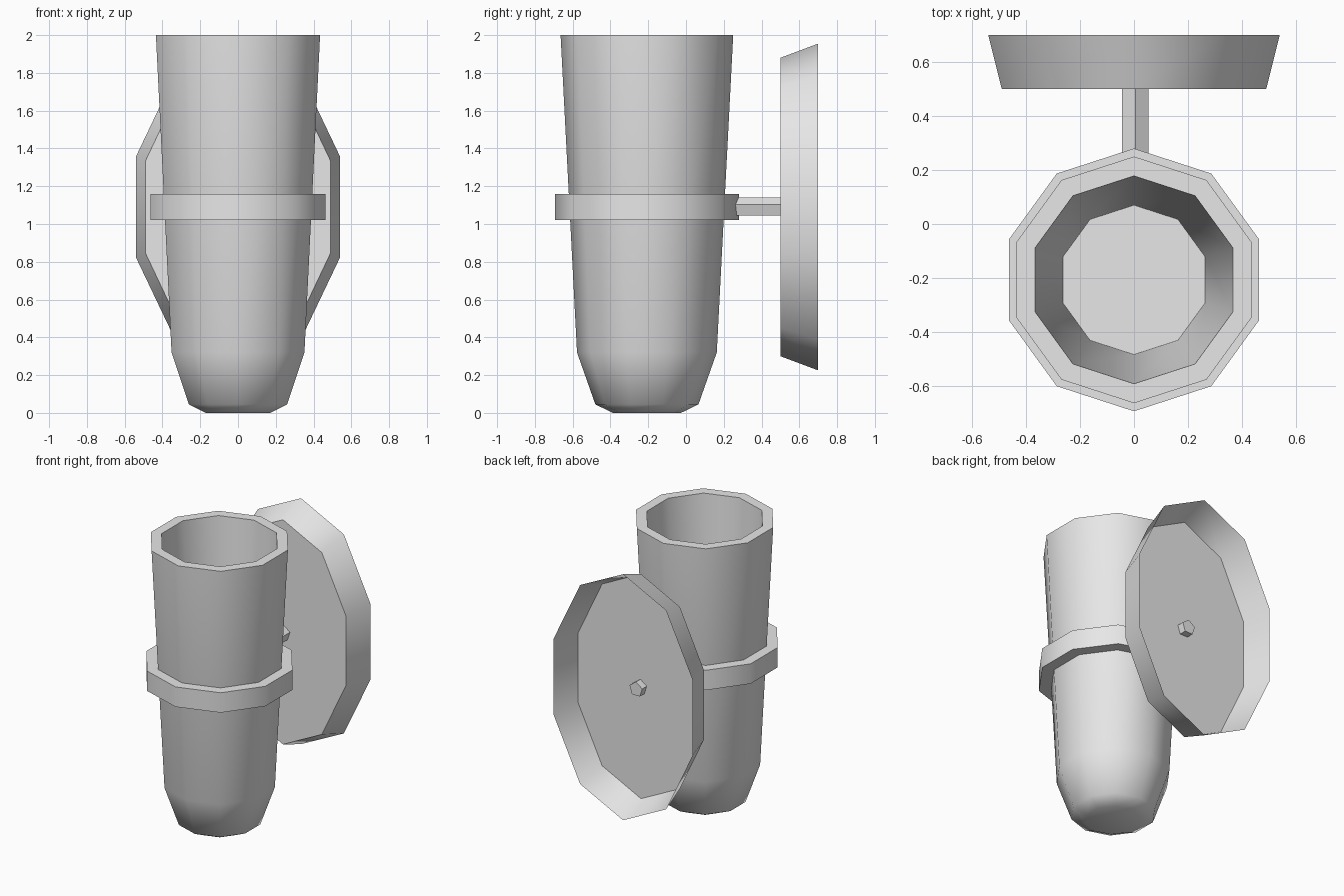
import bpy
import bmesh
import math
from mathutils import Matrix

cube = bpy.data.objects.get("Cube")
if cube:
    bpy.data.objects.remove(cube, do_unlink=True)

grey = bpy.data.materials.new("plain grey")
grey.use_nodes = True
grey.diffuse_color = (0.8, 0.8, 0.8, 1)
grey.node_tree.nodes["Principled BSDF"].inputs["Base Color"].default_value = (0.8, 0.8, 0.8, 1)


def loft(name, rings, sides, matrix, cap_start=False, cap_end=False, closed=False, angle=50):
    """Skin regular polygons given as (x radius, y radius, height); one corner points to +y."""
    bm = bmesh.new()
    loops = []
    for rx, ry, h in rings:
        loop = []
        for i in range(sides):
            a = math.pi / 2 + math.tau * i / sides
            loop.append(bm.verts.new((rx * math.cos(a), ry * math.sin(a), h)))
        loops.append(loop)
    pairs = list(zip(loops, loops[1:]))
    if closed:
        pairs.append((loops[-1], loops[0]))
    for low, high in pairs:
        for i in range(sides):
            j = (i + 1) % sides
            bm.faces.new((low[i], low[j], high[j], high[i]))
    if cap_start:
        bm.faces.new(loops[0][::-1])
    if cap_end:
        bm.faces.new(loops[-1])
    bmesh.ops.recalc_face_normals(bm, faces=bm.faces)
    bm.transform(matrix)
    bm.normal_update()
    mesh = bpy.data.meshes.new(name)
    bm.to_mesh(mesh)
    bm.free()
    mesh.materials.append(grey)
    obj = bpy.data.objects.new(name, mesh)
    bpy.context.collection.objects.link(obj)
    bpy.ops.object.select_all(action="DESELECT")
    obj.select_set(True)
    bpy.context.view_layer.objects.active = obj
    bpy.ops.object.shade_smooth_by_angle(angle=math.radians(angle))
    return obj


def round_rings(profile):
    return [(r, r, h) for r, h in profile]


cup_place = Matrix.Translation((0, -0.207, 0))

# Cup: outside from the base up, over the rim, and down the inside to the floor
cup_profile = [(0.18, 0.0), (0.273, 0.045), (0.37, 0.32), (0.457, 2.0),
               (0.385, 2.0), (0.277, 0.15)]
loft("cup", round_rings(cup_profile), 10, cup_place, cap_start=True, cap_end=True)

# Collar gripping the cup
collar_profile = [(0.40, 1.02), (0.487, 1.02), (0.487, 1.16), (0.40, 1.16)]
loft("collar", round_rings(collar_profile), 10, cup_place, closed=True)

# Lay the local height axis along +y, with local y pointing up
lay_back = Matrix(((-1, 0, 0, 0), (0, 0, 1, 0), (0, 1, 0, 0), (0, 0, 0, 1)))

# Rod joining the collar to the wall plate
rod_profile = [(0.052, 0.24), (0.052, 0.55)]
loft("rod", round_rings(rod_profile), 5, Matrix.Translation((0.005, 0, 1.087)) @ lay_back,
     cap_start=True, cap_end=True)

# Oval wall plate, a thin dish open at the back
plate_rings = [(0.515, 0.79, 0.50), (0.568, 0.865, 0.70)]
loft("wall_plate", plate_rings, 10, Matrix.Translation((0, 0, 1.09)) @ lay_back,
     cap_start=True)
